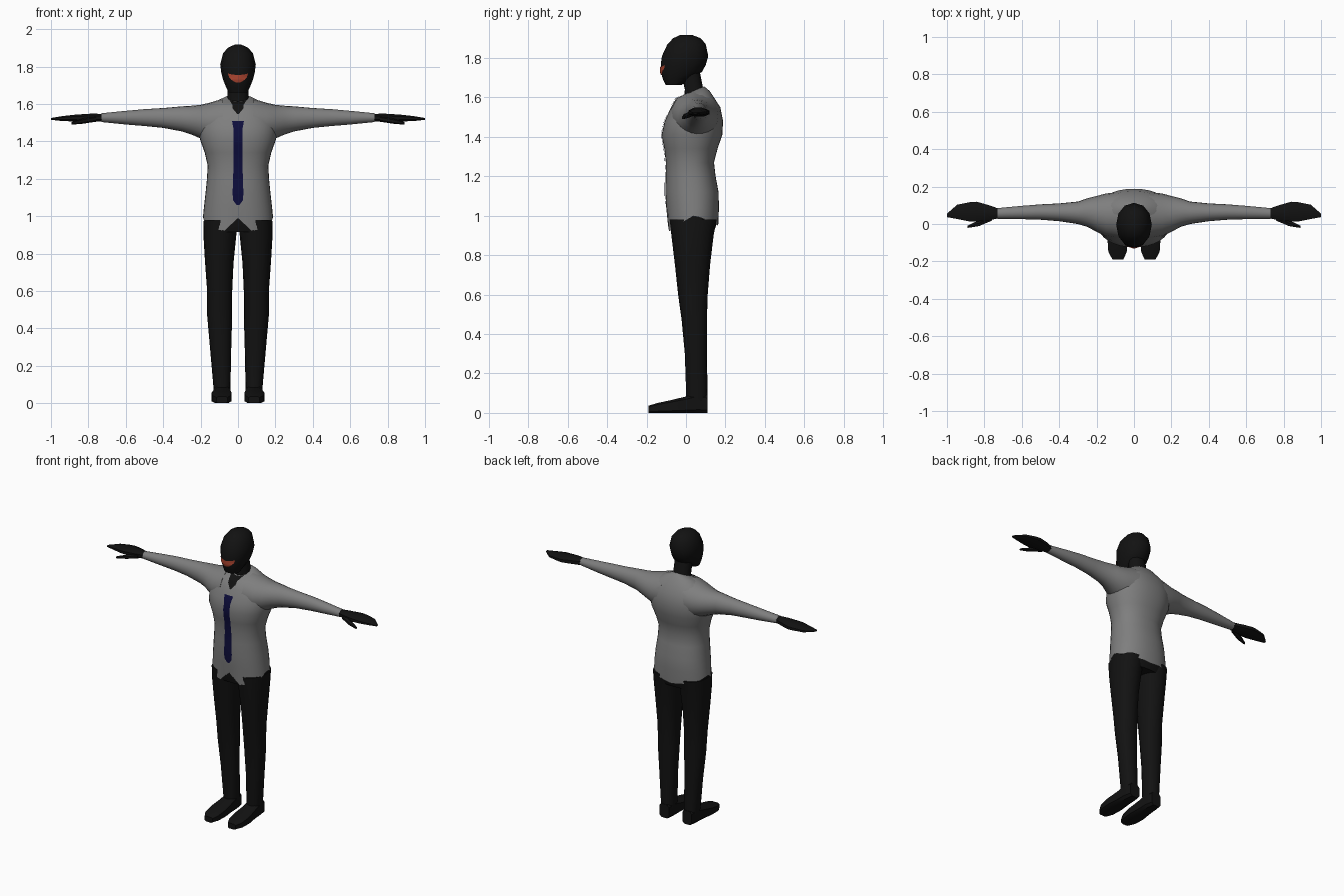
import bpy, math
from mathutils import Vector
from mathutils.bvhtree import BVHTree

if "Cube" in bpy.data.objects:
    bpy.data.objects.remove(bpy.data.objects["Cube"])


def material(name, rgb):
    m = bpy.data.materials.new(name)
    m.diffuse_color = (*rgb, 1)
    m.use_nodes = True
    m.node_tree.nodes["Principled BSDF"].inputs["Base Color"].default_value = m.diffuse_color
    return m


BLACK = material("black", (0.006, 0.006, 0.006))
SHIRT = material("shirt grey", (0.21, 0.21, 0.21))
NAVY = material("navy", (0.004, 0.004, 0.045))
RED = material("mouth red", (0.42, 0.06, 0.03))


def power(v, p):
    return math.copysign(abs(v) ** p, v)


def circle(n, p):
    for i in range(n):
        a = 2 * math.pi * (i + 0.5) / n if n < 12 else 2 * math.pi * i / n
        yield power(math.cos(a), p), power(math.sin(a), p)


# horizontal ring: centre x, half width, front y, back y
def zring(z, xc, hw, yf, yb, n=16, p=0.9, tilt=0.0):
    return [Vector((xc + hw * c, (yf + yb) / 2 + (yb - yf) / 2 * s, z + tilt * s))
            for c, s in circle(n, p)]


# ring across an arm: y range and z range
def xring(x, y0, y1, z0, z1, n=12, p=1.0):
    return [Vector((x, (y0 + y1) / 2 + (y1 - y0) / 2 * c, (z0 + z1) / 2 + (z1 - z0) / 2 * s))
            for c, s in circle(n, p)]


def make(name, verts, faces, mat, mirror=False, angle=40):
    me = bpy.data.meshes.new(name)
    me.from_pydata([tuple(v) for v in verts], [], faces)
    me.materials.append(mat)
    ob = bpy.data.objects.new(name, me)
    bpy.context.collection.objects.link(ob)
    bpy.ops.object.select_all(action='DESELECT')
    ob.select_set(True)
    bpy.context.view_layer.objects.active = ob
    bpy.ops.object.mode_set(mode='EDIT')
    bpy.ops.mesh.select_all(action='SELECT')
    bpy.ops.mesh.normals_make_consistent(inside=False)
    bpy.ops.object.mode_set(mode='OBJECT')
    bpy.ops.object.shade_smooth_by_angle(angle=math.radians(angle))
    if mirror:
        ob.modifiers.new("mirror", 'MIRROR').use_mirror_merge = False
    return ob


def loft(name, rings, mat, mirror=False, caps=(True, True), angle=40):
    n = len(rings[0])
    faces = [(r * n + i, r * n + (i + 1) % n, (r + 1) * n + (i + 1) % n, (r + 1) * n + i)
             for r in range(len(rings) - 1) for i in range(n)]
    if caps[0]:
        faces.append(tuple(range(n)))
    if caps[1]:
        faces.append(tuple((len(rings) - 1) * n + i for i in range(n)))
    return make(name, [v for r in rings for v in r], faces, mat, mirror, angle)


# thin patch laid on the front of another part; rows of (z, half width, bend)
def patch(name, rows, target, mat, cols=6, sub=4):
    me = target.data
    tree = BVHTree.FromPolygons([v.co for v in me.vertices], [list(p.vertices) for p in me.polygons])
    fine = [tuple(a + (b - a) * k / sub for a, b in zip(r0, r1))
            for r0, r1 in zip(rows, rows[1:]) for k in range(sub)] + [rows[-1]]
    verts, y = [], -0.1
    for z, hw, bend in fine:
        for c in range(cols + 1):
            t = 2 * c / cols - 1
            x, zz = hw * t, z + bend * t * t
            hit = tree.ray_cast(Vector((x, -1, zz)), Vector((0, 1, 0)))[0]
            y = hit.y if hit else y
            verts.append((x, y - 0.004, zz))
    w = cols + 1
    faces = [(r * w + c, r * w + c + 1, (r + 1) * w + c + 1, (r + 1) * w + c)
             for r in range(len(fine) - 1) for c in range(cols)]
    ob = make(name, verts, faces, mat)
    if ob.data.polygons[len(faces) // 2].normal.y > 0:
        ob.data.flip_normals()
    return ob


# shirt body, with a wavy hem
HEM = [(0, 0.99), (0.33, 0.92), (0.8, 0.935), (1.6, 1.0), (2.4, 0.965), (3.15, 0.945)]


def hem_height(d):
    for (a, za), (b, zb) in zip(HEM, HEM[1:]):
        if d <= b:
            return za + (zb - za) * (d - a) / (b - a)
    return HEM[-1][1]


N = 36
hem = zring(0.96, 0, 0.187, -0.093, 0.163, N)
for i, v in enumerate(hem):
    a = 2 * math.pi * i / N + math.pi / 2
    v.z = hem_height(abs((a + math.pi) % (2 * math.pi) - math.pi))
profile = [(1.04, 0.183, -0.1, 0.167), (1.12, 0.174, -0.105, 0.165), (1.2, 0.166, -0.103, 0.15),
           (1.27, 0.162, -0.102, 0.142), (1.34, 0.178, -0.11, 0.16), (1.41, 0.203, -0.124, 0.184),
           (1.48, 0.21, -0.108, 0.188), (1.55, 0.195, -0.076, 0.174), (1.595, 0.155, -0.05, 0.145)]
body = [hem] + [zring(z, 0, hw, f, b, N) for z, hw, f, b in profile]
body += [zring(1.618, 0, 0.105, -0.035, 0.12, N, tilt=0.015), zring(1.634, 0, 0.06, -0.012, 0.092, N, tilt=0.022)]
torso = loft("shirt_body", body, SHIRT, caps=(False, True), angle=60)

# sleeves
sleeve = [(0.08, -0.08, 0.172, 1.38, 1.628), (0.15, -0.066, 0.163, 1.395, 1.607),
          (0.2, -0.042, 0.15, 1.415, 1.595), (0.25, -0.015, 0.137, 1.437, 1.59),
          (0.3, 0.0, 0.12, 1.453, 1.587), (0.4, 0.015, 0.11, 1.472, 1.578),
          (0.5, 0.023, 0.105, 1.482, 1.572), (0.6, 0.026, 0.097, 1.49, 1.563), (0.73, 0.028, 0.085, 1.503, 1.55)]
loft("sleeves", [xring(*s, n=20) for s in sleeve], SHIRT, True, angle=60)

# hands and thumbs
hand = [(0.72, 0.03, 0.083, 1.505, 1.548), (0.78, 0.015, 0.105, 1.502, 1.55), (0.84, 0.01, 0.123, 1.502, 1.546),
        (0.88, 0.01, 0.12, 1.505, 1.543), (0.945, 0.024, 0.106, 1.508, 1.535), (1.0, 0.036, 0.056, 1.515, 1.525)]
loft("hands", [xring(*h, n=8, p=0.9) for h in hand], BLACK, True)
thumb = [(0.76, 0.015, 0.055, 1.505, 1.535), (0.83, -0.014, 0.022, 1.494, 1.522), (0.89, -0.022, -0.008, 1.489, 1.503)]
loft("thumbs", [xring(*t, n=6) for t in thumb], BLACK, True)

# trousers: hips and legs
hips = [(1.03, 0.176, -0.09, 0.156), (0.96, 0.182, -0.086, 0.156), (0.915, 0.178, -0.074, 0.14)]
loft("trouser_hips", [zring(z, 0, hw, f, b, N) for z, hw, f, b in hips], BLACK)
leg = [(0.98, 0.095, 0.088, -0.083, 0.155), (0.9, 0.097, 0.088, -0.074, 0.14), (0.75, 0.1, 0.076, -0.056, 0.122),
       (0.6, 0.098, 0.067, -0.04, 0.11), (0.47, 0.098, 0.067, -0.022, 0.106),
       (0.3, 0.093, 0.057, -0.006, 0.106), (0.06, 0.085, 0.044, 0.002, 0.11)]
loft("trouser_legs", [zring(*s) for s in leg], BLACK, True)

# shoes, lofted from heel to toe: y, centre x, half width, top height
shoe = [(0.11, 0.085, 0.036, 0.09), (0.06, 0.085, 0.046, 0.1), (0.0, 0.086, 0.048, 0.083),
        (-0.08, 0.088, 0.056, 0.064), (-0.15, 0.088, 0.051, 0.049), (-0.19, 0.086, 0.03, 0.036)]
loft("shoes", [[Vector((xc + hw * c, y, h / 2 * (1 + max(-0.92, min(0.92, s)) / 0.92)))
                for c, s in circle(8, 0.5)] for y, xc, hw, h in shoe], BLACK, True)

# neck and head
neck = [(1.59, 0.06, -0.01, 0.1), (1.64, 0.056, -0.006, 0.088), (1.73, 0.055, -0.025, 0.07)]
loft("neck", [zring(z, 0, hw, f, b, 12) for z, hw, f, b in neck], BLACK)
skull = [(1.662, 0.05, -0.102, -0.025), (1.695, 0.066, -0.118, 0.03), (1.73, 0.08, -0.128, 0.082),
         (1.765, 0.089, -0.128, 0.1), (1.81, 0.095, -0.122, 0.113), (1.87, 0.08, -0.094, 0.1),
         (1.9, 0.055, -0.065, 0.075), (1.917, 0.018, -0.03, 0.03)]
head = loft("head", [zring(z, 0, hw, f, b, 12, 0.95) for z, hw, f, b in skull], BLACK)

# painted details: smile, open collar, tie
patch("mouth", [(1.755, 0.054, 0.008), (1.74, 0.048, 0.004), (1.725, 0.036, 0.004), (1.714, 0.015, 0.002)], head, RED)
patch("open_collar", [(1.612, 0.045, 0.008), (1.595, 0.03, 0), (1.575, 0.028, 0), (1.545, 0.003, 0)], torso, BLACK)
patch("tie", [(1.51, 0.032, 0), (1.46, 0.023, 0), (1.3, 0.023, 0), (1.12, 0.029, 0), (1.085, 0.026, 0),
              (1.06, 0.008, 0)], torso, NAVY)
